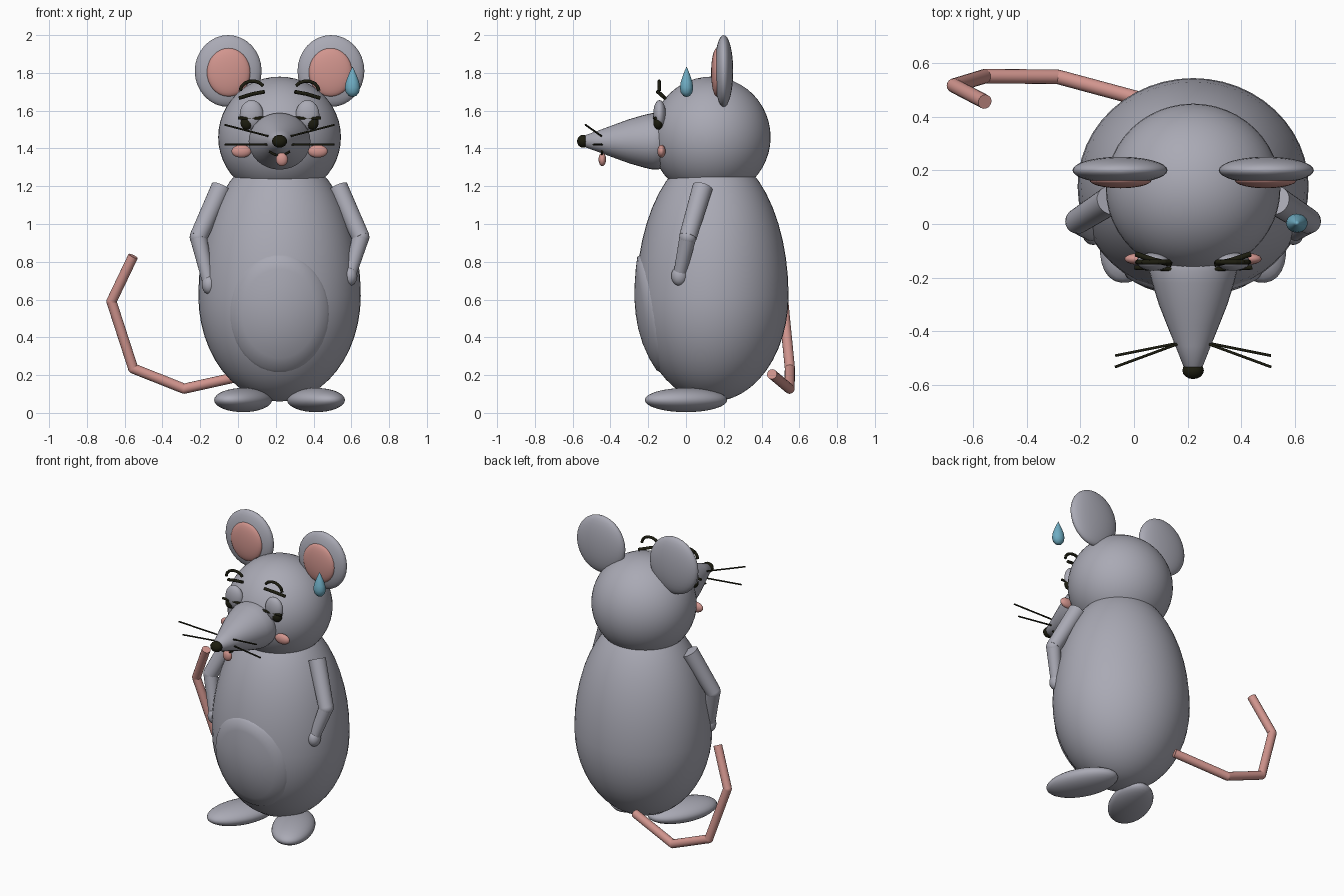
import bpy, bmesh, math
from mathutils import Vector, Matrix

if "Cube" in bpy.data.objects:
    bpy.data.objects.remove(bpy.data.objects["Cube"])

CX = 0.22  # symmetry line of the figure (the tail hangs off to one side)


def material(name, rgb):
    m = bpy.data.materials.new(name)
    m.diffuse_color = (*rgb, 1)
    m.use_nodes = True
    m.node_tree.nodes["Principled BSDF"].inputs["Base Color"].default_value = m.diffuse_color
    return m


GREY = material("grey_fur", (0.40, 0.40, 0.46))
PINK = material("pink_skin", (0.64, 0.30, 0.27))
BLACK = material("black", (0.012, 0.012, 0.005))
BLUE = material("water_blue", (0.16, 0.42, 0.55))


def finish(name, bm, mat, angle=50):
    bmesh.ops.recalc_face_normals(bm, faces=bm.faces)
    me = bpy.data.meshes.new(name)
    bm.to_mesh(me)
    bm.free()
    me.materials.append(mat)
    ob = bpy.data.objects.new(name, me)
    bpy.context.collection.objects.link(ob)
    bpy.ops.object.select_all(action='DESELECT')
    ob.select_set(True)
    bpy.context.view_layer.objects.active = ob
    bpy.ops.object.shade_smooth_by_angle(angle=math.radians(angle))
    return ob


def ellipsoid(name, loc, radii, mat, rot_z=0.0, seg=32, upper=None):
    """Ellipsoid; 'upper' gives the top half its own height (egg shape)."""
    bm = bmesh.new()
    bmesh.ops.create_uvsphere(bm, u_segments=seg, v_segments=seg // 2, radius=1)
    for v in bm.verts:
        rz = upper if upper and v.co.z > 0 else radii[2]
        v.co = Vector((v.co.x * radii[0], v.co.y * radii[1], v.co.z * rz))
    bm.transform(Matrix.Translation(loc) @ Matrix.Rotation(rot_z, 4, 'Z'))
    return finish(name, bm, mat)


def rods(name, points, radii, mat, seg=16, joints=True):
    """Straight round rods along a path, with ball joints between them."""
    bm = bmesh.new()
    pts = [Vector(p) for p in points]
    for i, (a, b) in enumerate(zip(pts, pts[1:])):
        d = b - a
        m = Matrix.Translation((a + b) / 2) @ d.to_track_quat('Z', 'Y').to_matrix().to_4x4()
        bmesh.ops.create_cone(bm, cap_ends=True, segments=seg, radius1=radii[i],
                              radius2=radii[i + 1], depth=d.length, matrix=m)
        if joints and i:
            bmesh.ops.create_uvsphere(bm, u_segments=seg, v_segments=seg // 2,
                                      radius=radii[i], matrix=Matrix.Translation(a))
    return finish(name, bm, mat)


def lathe(name, profile, mat, matrix, seg=32):
    """Spin (radius, height) points around z, then place with matrix."""
    bm = bmesh.new()
    vs = [bm.verts.new((r, 0, h)) for r, h in profile]
    es = [bm.edges.new(p) for p in zip(vs, vs[1:])]
    bmesh.ops.spin(bm, geom=vs + es, axis=(0, 0, 1), cent=(0, 0, 0),
                   angle=2 * math.pi, steps=seg)
    bmesh.ops.remove_doubles(bm, verts=bm.verts, dist=1e-4)
    bm.transform(matrix)
    return finish(name, bm, mat)


# Body and head
BODY = Vector((CX, 0.14, 0.62))
RX, RY, LOW, HIGH = 0.43, 0.403, 0.56, 0.765
ellipsoid("body", BODY, (RX, RY, LOW), GREY, seg=48, upper=HIGH)
ellipsoid("head", (CX, 0.132, 1.46), (0.325, 0.316, 0.32), GREY, seg=48)


# Belly patch following the curve of the body
def body_front(x, z):
    dz = z - BODY.z
    k = 1 - ((x - CX) / RX) ** 2 - (dz / (HIGH if dz > 0 else LOW)) ** 2
    return BODY.y - RY * math.sqrt(max(k, 0))


bm = bmesh.new()
centre = bm.verts.new((CX, body_front(CX, 0.525) - 0.01, 0.525))
prev, N = None, 48
for r, lift in ((0.25, .01), (0.5, .01), (0.75, .01), (0.95, .01), (1.0, -.006)):
    ring = []
    for i in range(N):
        a = 2 * math.pi * i / N
        x, z = CX + 0.265 * r * math.cos(a), 0.525 + 0.315 * r * math.sin(a)
        ring.append(bm.verts.new((x, body_front(x, z) - lift, z)))
    for i in range(N):
        j = (i + 1) % N
        if prev:
            bm.faces.new((prev[i], prev[j], ring[j], ring[i]))
        else:
            bm.faces.new((centre, ring[j], ring[i]))
    prev = ring
belly = finish("belly_patch", bm, GREY)
if sum((p.normal.y for p in belly.data.polygons)) > 0:
    belly.data.flip_normals()

# Snout, nose, mouth and tongue
lathe("snout", [(0, 0.08), (0.13, 0.10), (0.148, 0.14), (0.15, 0.175), (0.14, 0.22),
                (0.117, 0.30), (0.088, 0.38), (0.06, 0.455), (0.033, 0.53), (0, 0.56)], GREY,
      Matrix.Translation((CX, 0, 1.438)) @ Matrix.Diagonal((1.09, 1, 1, 1))
      @ Matrix.Rotation(math.pi / 2, 4, 'X'))
ellipsoid("nose", (CX, -0.545, 1.438), (0.04, 0.032, 0.034), BLACK, seg=16)
rods("mouth", [(CX + 0.055 * t, -0.445, 1.362 + 0.022 * t * t) for t in (-1, -.5, 0, .5, 1)],
     [0.006] * 5, BLACK, seg=8)
ellipsoid("tongue", (CX + 0.012, -0.443, 1.342), (0.032, 0.02, 0.036), PINK, seg=16)

# Mirrored parts
for s, side in ((-1, "left"), (1, "right")):
    def at(dx, y, z):
        return (CX + s * dx, y, z)

    ellipsoid(f"{side}_ear", at(0.272, 0.2, 1.81), (0.177, 0.05, 0.19), GREY)
    ellipsoid(f"{side}_inner_ear", at(0.27, 0.163, 1.803), (0.115, 0.03, 0.128), PINK)
    ellipsoid(f"{side}_eye", at(0.148, -0.14, 1.578), (0.063, 0.034, 0.078), GREY, seg=24)
    ellipsoid(f"{side}_pupil", at(0.174, -0.147, 1.535), (0.033, 0.026, 0.036), BLACK, seg=16)
    rods(f"{side}_eyelash", [at(0.07, -0.168, 1.56), at(0.22, -0.162, 1.56)],
         [0.008] * 2, BLACK, seg=8)
    rods(f"{side}_brow", [at(0.08, -0.15, 1.70), at(0.145, -0.135, 1.688), at(0.213, -0.112, 1.667)],
         [0.01] * 3, BLACK, seg=8)
    rods(f"{side}_brow_arch",
         [at(0.143 + 0.065 * math.cos(a), -0.142, 1.705 + 0.052 * math.sin(a))
          for a in [math.radians(d) for d in range(0, 151, 25)]],
         [0.009] * 7, BLACK, seg=8)
    ellipsoid(f"{side}_cheek", at(0.202, -0.13, 1.385), (0.053, 0.022, 0.034), PINK, seg=20)
    rods(f"{side}_upper_whisker", [at(0.04, -0.44, 1.46), at(0.29, -0.532, 1.525)],
         [0.005] * 2, BLACK, seg=8)
    rods(f"{side}_lower_whisker", [at(0.04, -0.44, 1.42), at(0.29, -0.49, 1.42)],
         [0.005] * 2, BLACK, seg=8)
    ellipsoid(f"{side}_foot", at(0.193, 0.0, 0.068), (0.13, 0.234, 0.064), GREY,
              rot_z=s * math.radians(25))

    # Arm: the left forearm hangs a little lower than the right one
    drop = 0.045 if s < 0 else 0.0
    shoulder, elbow = at(0.308, 0.088, 1.195), at(0.43, 0.01, 0.93)
    wrist = at(0.378, -0.03, 0.75 - drop)
    rods(f"{side}_upper_arm", [shoulder, elbow], [0.054, 0.047], GREY, seg=24)
    ellipsoid(f"{side}_elbow", elbow, (0.046,) * 3, GREY, seg=20)
    rods(f"{side}_forearm", [elbow, wrist], [0.045, 0.034], GREY, seg=24)
    ellipsoid(f"{side}_hand", at(0.372, -0.035, 0.725 - drop), (0.04, 0.043, 0.052), GREY, seg=20)

# Tail
rods("tail", [(0.06, 0.455, 0.205), (-0.285, 0.548, 0.128), (-0.555, 0.55, 0.235),
              (-0.67, 0.515, 0.59), (-0.555, 0.455, 0.83)], [0.027] * 5, PINK)

# Sweat drop beside the head
lathe("sweat_drop", [(0, -0.08), (0.02, -0.074), (0.035, -0.055), (0.04, -0.03), (0.035, 0),
                     (0.022, 0.035), (0.01, 0.062), (0, 0.082)], BLUE,
      Matrix.Translation((0.606, 0.003, 1.752)) @ Matrix.Diagonal((1, 0.88, 1, 1)), seg=24)
